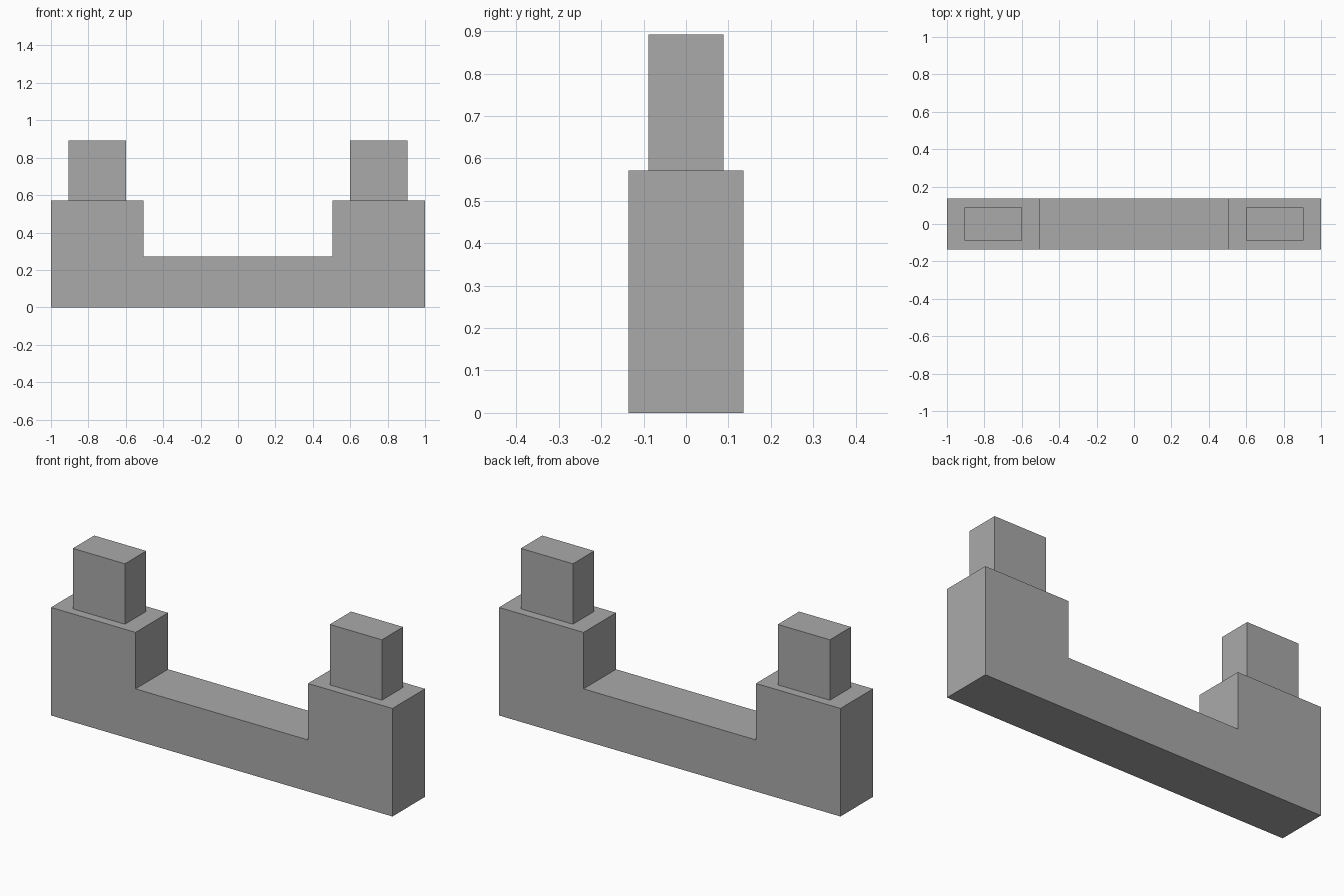
import bpy
import bmesh

# Remove the default cube
cube = bpy.data.objects.get("Cube")
if cube:
    bpy.data.objects.remove(cube, do_unlink=True)

# Plain grey material
GREY = (0.4, 0.4, 0.4, 1)
grey = bpy.data.materials.new("grey")
grey.use_nodes = True
grey.diffuse_color = GREY
grey.node_tree.nodes["Principled BSDF"].inputs["Base Color"].default_value = GREY


def extruded(name, profile, half_depth):
    """Extrude an (x, z) outline along y, centred on y = 0."""
    bm = bmesh.new()
    face = bm.faces.new([bm.verts.new((x, -half_depth, z)) for x, z in profile])
    moved = bmesh.ops.extrude_face_region(bm, geom=[face])["geom"]
    verts = [v for v in moved if isinstance(v, bmesh.types.BMVert)]
    bmesh.ops.translate(bm, verts=verts, vec=(0, 2 * half_depth, 0))
    bmesh.ops.recalc_face_normals(bm, faces=bm.faces)
    mesh = bpy.data.meshes.new(name)
    bm.to_mesh(mesh)
    bm.free()
    mesh.materials.append(grey)
    obj = bpy.data.objects.new(name, mesh)
    bpy.context.collection.objects.link(obj)
    return obj


FLOOR, SHOULDER, TOP = 0.273, 0.572, 0.892
INNER = 0.505

# U-shaped body: low bridge with a raised block at each end
right_half = [(1, 0), (1, SHOULDER), (INNER, SHOULDER), (INNER, FLOOR)]
left_half = [(-x, z) for x, z in reversed(right_half)]
extruded("base_body", right_half + left_half, 0.136)

# Narrower peg on each end block
for side, sign in (("left", 1), ("right", -1)):
    a, b = sign * 0.6, sign * 0.905
    extruded(side + "_peg", [(a, SHOULDER), (b, SHOULDER), (b, TOP), (a, TOP)], 0.089)
